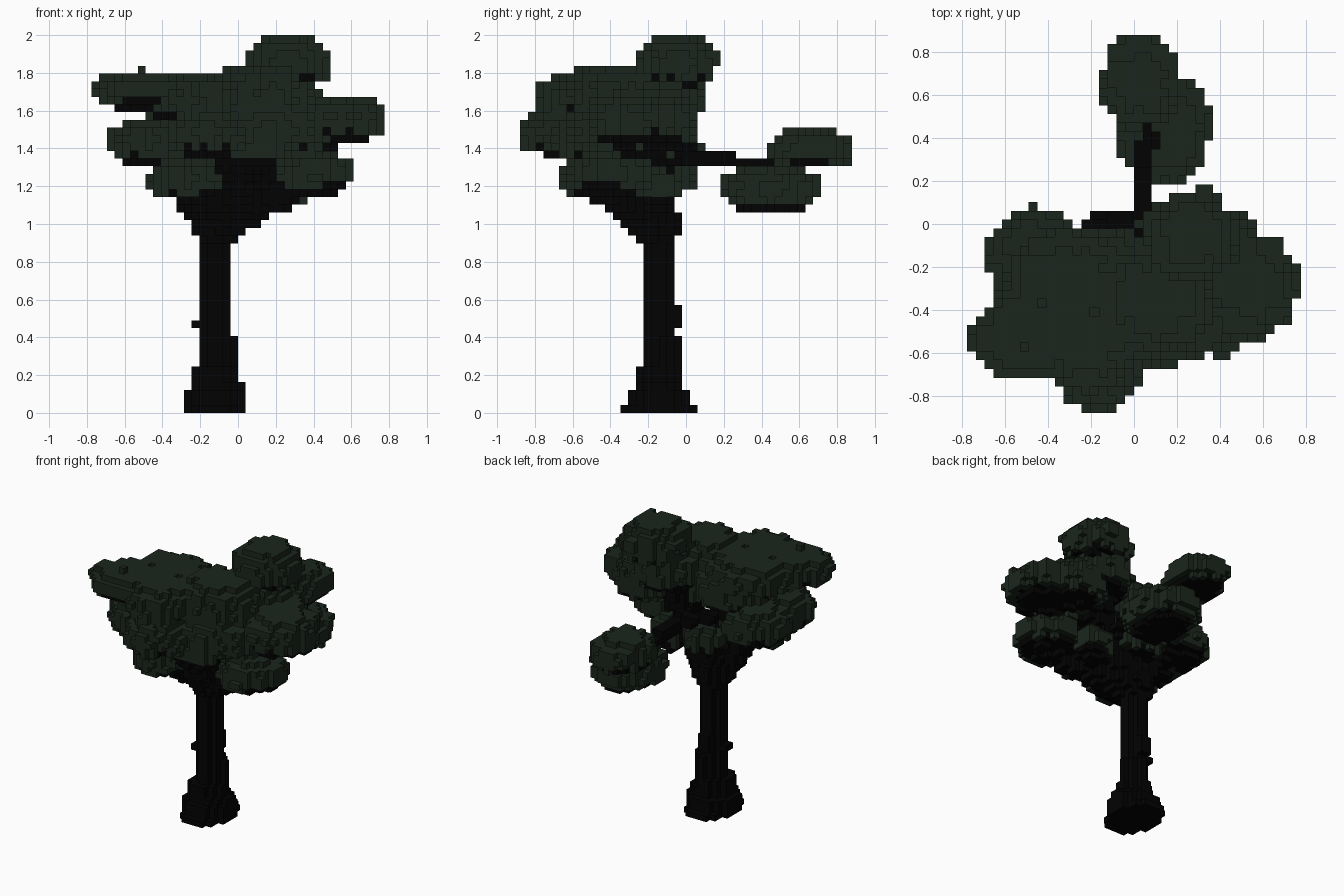
import bpy, bmesh, random
from mathutils import Vector, noise

random.seed(4)
if "Cube" in bpy.data.objects:
    bpy.data.objects.remove(bpy.data.objects["Cube"])

S = 2 / 49                      # cube size
NX, NY, NZ = 38, 43, 49         # grid size


def flat_colour(name, rgb):
    m = bpy.data.materials.new(name)
    m.use_nodes = True
    m.diffuse_color = (*rgb, 1)
    b = m.node_tree.nodes["Principled BSDF"]
    b.inputs["Base Color"].default_value = (*rgb, 1)
    b.inputs["Roughness"].default_value = 1
    return m


def centre(c):
    return Vector(((c[0] + .5 - NX / 2) * S, (c[1] + .5 - NY / 2) * S, (c[2] + .5) * S))


CELLS = [(i, j, k) for i in range(NX) for j in range(NY) for k in range(NZ)]


def box(x0, x1, y0, y1, z0, z1, cut=0.0):
    """Upright block of cubes; cut trims the vertical corners."""
    found = set()
    for c in CELLS:
        p = centre(c)
        if x0 < p.x < x1 and y0 < p.y < y1 and z0 < p.z < z1:
            dx = min(p.x - x0, x1 - p.x)
            dy = min(p.y - y0, y1 - p.y)
            if dx + dy > cut:
                found.add(c)
    return found


def limb(path, r0, r1):
    """Tapered run of cubes along a path."""
    found = set()
    pts = [Vector(p) for p in path]
    n = len(pts) - 1
    for s in range(n):
        a, b = pts[s], pts[s + 1]
        d = b - a
        for c in CELLS:
            p = centre(c)
            t = max(0, min(1, (p - a).dot(d) / d.length_squared))
            if (p - a - d * t).length < r0 + (r1 - r0) * (s + t) / n:
                found.add(c)
    return found


def cluster(c0, r):
    """Lumpy leaf dome with woody twigs filling its underside."""
    leaf, twig = set(), set()
    for c in CELLS:
        p = centre(c)
        d = p - Vector(c0)
        u, v, w = d.x / r[0], d.y / r[1], d.z / r[2]
        flat = (u * u + v * v) ** .5
        if flat > 1.2 or abs(w) > 1.2:
            continue
        lump = .3 * noise.noise(p * 9) + random.uniform(-.16, .1)
        if flat ** 2.4 + abs(w) ** 2.4 < 1 + lump:
            if w < -.42 and flat < .75:
                twig.add(c)
            else:
                leaf.add(c)
    return leaf, twig


# Trunk with stepped roots
trunk = box(-.205, -.04, -.225, -.06, 0, 1.05, .05)
trunk |= box(-.287, .042, -.307, .021, 0, .125, .1)
trunk |= box(-.25, .042, -.27, -.02, .1, .165, .1)
trunk |= box(-.25, 0, -.348, .063, 0, .045, .05)
trunk |= box(-.25, 0, -.27, -.02, 0, .25, .09)
trunk |= box(-.205, 0, -.225, -.02, 0, .4, .09)
trunk |= box(-.25, -.1, -.18, -.1, .45, .49) | box(-.165, -.08, -.15, -.02, .45, .57)

# Boughs: path, start radius, end radius
fork = (-.12, -.15, .99)
mid = (.05, -.2, 1.2)
boughs = [
    ([fork, mid, (.14, -.18, 1.4), (.26, -.06, 1.75)], .125, .07),
    ([fork, (.12, -.3, 1.18), (.48, -.32, 1.45)], .11, .06),
    ([fork, (.1, -.3, 1.1), (.28, -.43, 1.18)], .12, .06),
    ([fork, (-.2, -.35, 1.13), (-.25, -.48, 1.2)], .1, .06),
    ([fork, (-.25, -.2, 1.06), (-.28, -.2, 1.2), (-.45, -.12, 1.4)], .06, .05),
    ([fork, (.02, -.4, 1.2), (-.1, -.6, 1.42)], .12, .06),
    ([(-.02, -.3, 1.2), (-.2, -.4, 1.5), (-.5, -.5, 1.66)], .1, .06),
    ([(.06, -.15, 1.3), (.06, .02, 1.35), (.03, .2, 1.35), (.06, .42, 1.31)], .045, .035),
    ([(.06, 0, 1.38), (-.08, .02, 1.4), (-.38, -.08, 1.5)], .04, .04),
    ([(.05, .35, 1.32), (.1, .45, 1.2)], .04, .04),
]
wood = set()
for path, a, b in boughs:
    wood |= limb(path, a, b)

# Leaf clusters: centre, radii
crown_clusters = [
    ((.27, -.05, 1.86), (.22, .22, .15)),       # top
    ((.22, -.1, 1.66), (.22, .2, .14)),
    ((.08, -.36, 1.68), (.3, .25, .16)),        # middle
    ((.15, -.4, 1.5), (.34, .26, .14)),
    ((-.5, -.52, 1.71), (.27, .21, .1)),        # upper right side
    ((-.22, -.53, 1.67), (.24, .26, .13)),
    ((-.32, -.27, 1.69), (.3, .24, .11)),
    ((-.18, -.64, 1.48), (.2, .24, .12)),       # front
    ((.53, -.28, 1.55), (.25, .25, .13)),       # left side
    ((.4, -.1, 1.55), (.2, .17, .14)),
    ((.4, -.4, 1.27), (.22, .22, .11)),         # low front
    ((.08, -.48, 1.41), (.25, .2, .1)),
    ((-.27, -.45, 1.24), (.2, .21, .12)),
    ((-.47, -.13, 1.43), (.22, .2, .12)),       # low right side
    ((-.47, -.4, 1.43), (.22, .22, .12)),
    ((-.22, -.2, 1.58), (.28, .17, .15)),
    ((-.1, -.05, 1.25), (.14, .1, .09)),        # near the fork
    ((.22, -.14, 1.18), (.13, .11, .11)),
]
back_clusters = [
    ((.03, .66, 1.4), (.19, .23, .11)),
    ((.14, .45, 1.19), (.22, .27, .13)),
]


def foliage(specs):
    leaves, twigs = set(), set()
    for c0, r in specs:
        a, b = cluster(c0, r)
        leaves |= a
        twigs |= b
    return leaves, twigs


crown, crown_twigs = foliage(crown_clusters)
back, back_twigs = foliage(back_clusters)
wood -= trunk
twigs = (crown_twigs | back_twigs) - crown - back - wood - trunk
crown -= wood | trunk
back -= wood | crown
everything = trunk | wood | twigs | crown | back


def build(name, cells, mat):
    """Mesh only the cube faces open to the air."""
    bm = bmesh.new()
    verts = {}

    def vert(c):
        if c not in verts:
            verts[c] = bm.verts.new(((c[0] - NX / 2) * S, (c[1] - NY / 2) * S, c[2] * S))
        return verts[c]

    for c in sorted(cells):
        for axis in range(3):
            for side in (0, 1):
                n = list(c)
                n[axis] += 2 * side - 1
                if tuple(n) in everything:
                    continue
                loop = []
                for a, b in ((0, 0), (1, 0), (1, 1), (0, 1)):
                    q = list(c)
                    q[axis] += side
                    q[(axis + 1) % 3] += a
                    q[(axis + 2) % 3] += b
                    loop.append(vert(tuple(q)))
                bm.faces.new(loop if side else loop[::-1])
    me = bpy.data.meshes.new(name)
    bm.to_mesh(me)
    bm.free()
    me.materials.append(mat)
    bpy.context.collection.objects.link(bpy.data.objects.new(name, me))


bark = flat_colour("dark bark", (.0007, .0007, .0007))
green = flat_colour("dark leaf green", (.0105, .0195, .0115))
build("trunk", trunk, bark)
build("branches", wood, bark)
build("twigs", twigs, bark)
build("crown_leaves", crown, green)
build("back_leaves", back, green)
